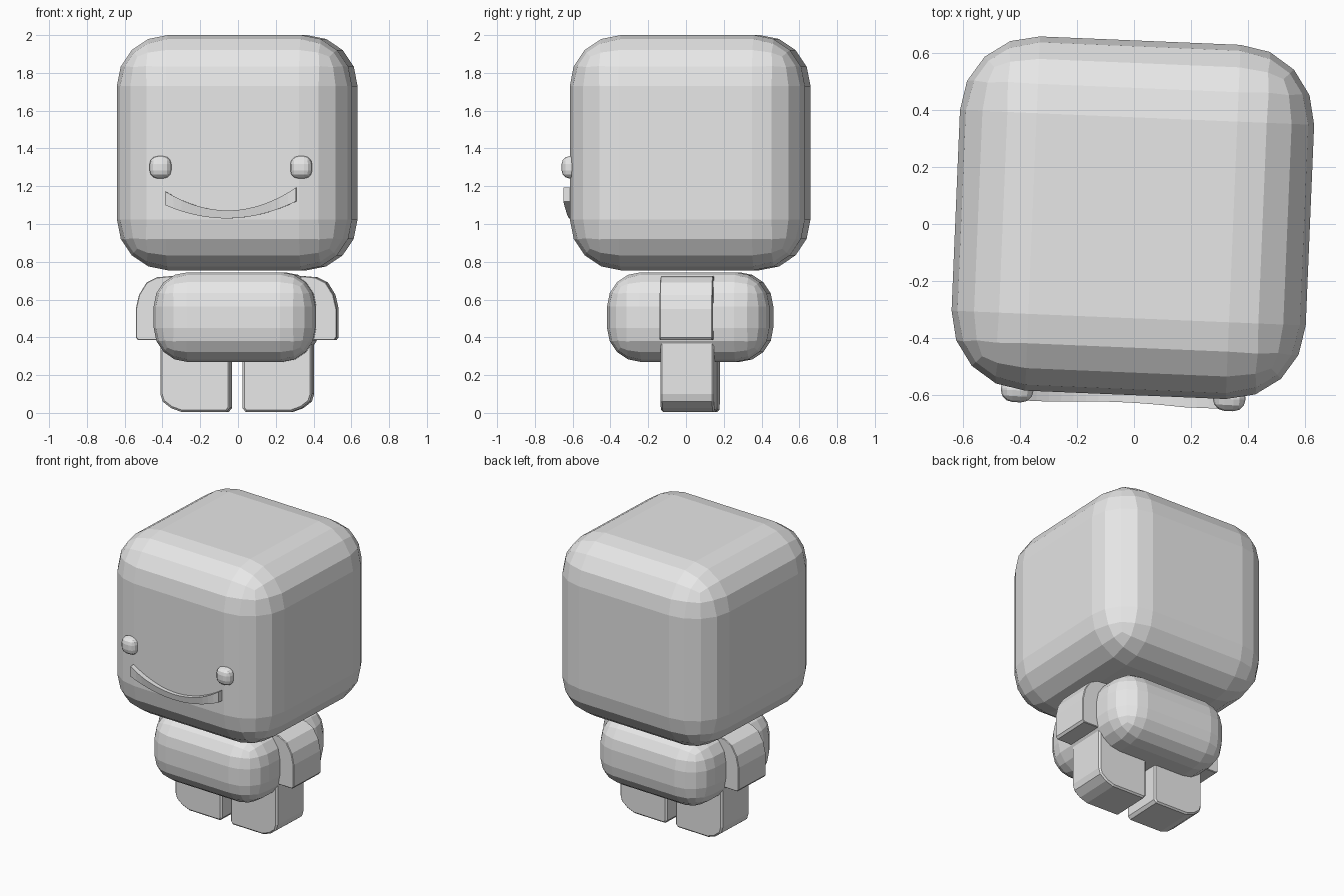
import bpy, bmesh, math
from mathutils import Matrix, Vector

cube = bpy.data.objects.get("Cube")
if cube:
    bpy.data.objects.remove(cube, do_unlink=True)

grey = bpy.data.materials.new("plain grey")
grey.use_nodes = True
grey.diffuse_color = (0.8, 0.8, 0.8, 1)
grey.node_tree.nodes["Principled BSDF"].inputs["Base Color"].default_value = (0.8, 0.8, 0.8, 1)

# The whole figure stands turned slightly about the vertical axis
STANCE = Matrix.Translation((-0.004, 0.022, 0)) @ Matrix.Rotation(math.radians(-2.4), 4, "Z")


def finish(name, bm):
    bmesh.ops.recalc_face_normals(bm, faces=bm.faces)
    bm.transform(STANCE)
    mesh = bpy.data.meshes.new(name)
    bm.to_mesh(mesh)
    bm.free()
    mesh.materials.append(grey)
    obj = bpy.data.objects.new(name, mesh)
    bpy.context.collection.objects.link(obj)
    return obj


def rounded_box(name, centre, size, radius, segments=4):
    bm = bmesh.new()
    bmesh.ops.create_cube(bm, size=1)
    bmesh.ops.scale(bm, vec=Vector(size), verts=bm.verts)
    bmesh.ops.bevel(bm, geom=bm.edges[:], offset=radius, segments=segments,
                    profile=0.5, affect="EDGES", clamp_overlap=True)
    bmesh.ops.translate(bm, vec=Vector(centre), verts=bm.verts)
    return finish(name, bm)


def limb(name, profile, side, depth, chamfer):
    """Extrude an x-z outline along y and chamfer its front and back rims."""
    bm = bmesh.new()
    face = bm.faces.new([bm.verts.new((side * x, -depth, z)) for x, z in profile])
    out = bmesh.ops.extrude_face_region(bm, geom=[face])
    moved = [v for v in out["geom"] if isinstance(v, bmesh.types.BMVert)]
    bmesh.ops.translate(bm, vec=(0, 2 * depth, 0), verts=moved)
    bmesh.ops.recalc_face_normals(bm, faces=bm.faces)
    rims = [e for e in bm.edges if abs(e.verts[0].co.y - e.verts[1].co.y) < 1e-4]
    bmesh.ops.bevel(bm, geom=rims, offset=chamfer, segments=1,
                    profile=0.5, affect="EDGES", clamp_overlap=True)
    return finish(name, bm)


# Head and body
rounded_box("head", (0, 0, 1.3775), (1.246, 1.246, 1.245), 0.27)
rounded_box("body", (-0.004, 0, 0.507), (0.856, 0.86, 0.475), 0.18)

# Arms, legs and eyes
ARM = [(0.34, 0.725), (0.42, 0.718), (0.475, 0.69), (0.515, 0.625), (0.532, 0.55),
       (0.532, 0.40), (0.52, 0.385), (0.34, 0.385)]
LEG = [(0.034, 0.4), (0.034, 0.025), (0.05, 0.005), (0.29, 0.005), (0.345, 0.025),
       (0.39, 0.06), (0.402, 0.1), (0.402, 0.4)]
for side, label in ((1, "left"), (-1, "right")):
    limb(label + "_arm", ARM, side, 0.14, 0.004)
    limb(label + "_leg", LEG, side, 0.142, 0.01)
    rounded_box(label + "_eye", (0.373 * side - 0.008, -0.62, 1.3),
                (0.115, 0.09, 0.118), 0.042, 3)

# Smile: a crescent slab that stands out least at its lowest point
bm = bmesh.new()
STEPS = 16
HALF = 0.347
rings = []
for i in range(STEPS + 1):
    t = 2 * i / STEPS - 1
    x = HALF * t - 0.008
    top = 1.072 + 0.111 * t * t + 0.01 * t
    bottom = 1.03 + 0.08 * t * t + 0.01 * t
    ring = []
    for z in (bottom, top):
        ring.append((x, -0.642 - min(0.016, 0.18 * (z - 1.03)), z))
    ring += [(x, -0.59, top), (x, -0.59, bottom)]
    rings.append([bm.verts.new(p) for p in ring])
for a, b in zip(rings, rings[1:]):
    for k in range(4):
        n = (k + 1) % 4
        bm.faces.new((a[k], a[n], b[n], b[k]))
bm.faces.new(rings[0])
bm.faces.new(rings[-1])
finish("smile", bm)
